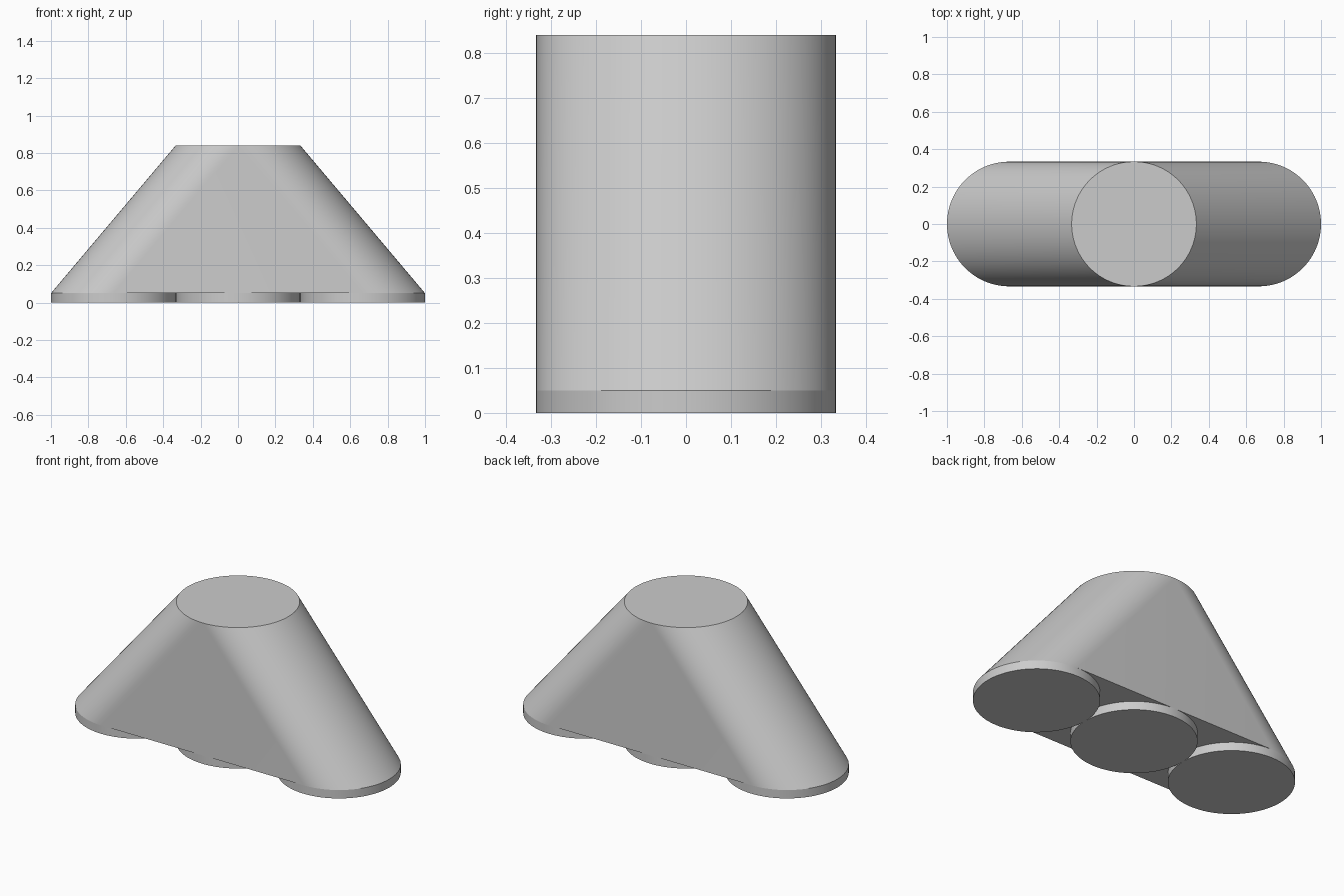
import bpy, bmesh, math

cube = bpy.data.objects.get("Cube")
if cube:
    bpy.data.objects.remove(cube, do_unlink=True)

R = 1 / 3          # radius of every round end
SPACING = 2 / 3    # distance between foot centres
FOOT_H = 0.05
TOP = 0.84
HALF = 48          # segments per half circle

grey = bpy.data.materials.new("light grey")
grey.use_nodes = True
colour = (0.6, 0.6, 0.6, 1)
grey.diffuse_color = colour
grey.node_tree.nodes["Principled BSDF"].inputs["Base Color"].default_value = colour


def finish(obj):
    obj.data.materials.append(grey)
    bpy.ops.object.select_all(action='DESELECT')
    obj.select_set(True)
    bpy.context.view_layer.objects.active = obj
    bpy.ops.object.shade_smooth_by_angle(angle=math.radians(30))


def half_ring(bm, side, offset, z):
    """Half circle of vertices, counter-clockwise, bulging towards side * x."""
    start = -math.pi / 2 if side > 0 else math.pi / 2
    angles = [start + math.pi * i / HALF for i in range(HALF + 1)]
    return [bm.verts.new((side * offset + R * math.cos(a), R * math.sin(a), z))
            for a in angles]


# Body: slot-shaped base lofted up to a round top
bm = bmesh.new()
base = half_ring(bm, 1, SPACING, FOOT_H) + half_ring(bm, -1, SPACING, FOOT_H)
top = half_ring(bm, 1, 0, TOP) + half_ring(bm, -1, 0, TOP)
n = len(base)
for i in range(n):
    j = (i + 1) % n
    bm.faces.new((base[i], base[j], top[j], top[i]))
bm.faces.new(top)
bm.faces.new(base[::-1])
bmesh.ops.remove_doubles(bm, verts=bm.verts, dist=0.0001)
bmesh.ops.recalc_face_normals(bm, faces=bm.faces)
mesh = bpy.data.meshes.new("tapered_body")
bm.to_mesh(mesh)
bm.free()
body = bpy.data.objects.new("tapered_body", mesh)
bpy.context.collection.objects.link(body)
finish(body)

# Three round feet in a row
for name, k in (("right_foot", -1), ("middle_foot", 0), ("left_foot", 1)):
    bpy.ops.mesh.primitive_cylinder_add(
        vertices=2 * HALF, radius=R, depth=FOOT_H,
        location=(k * SPACING, 0, FOOT_H / 2))
    foot = bpy.context.object
    foot.name = name
    finish(foot)
